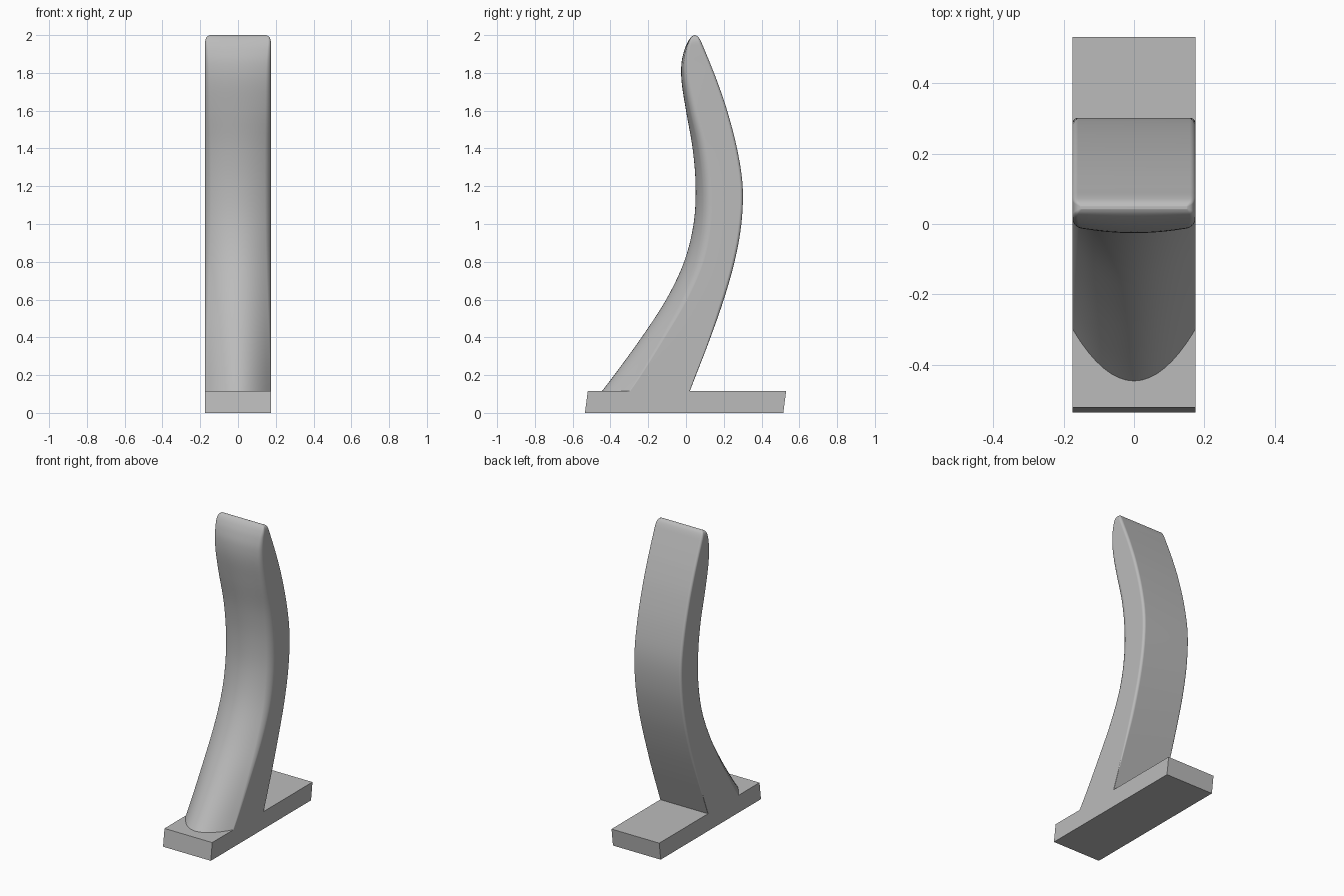
import bpy, bmesh, math

cube = bpy.data.objects.get("Cube")
if cube:
    bpy.data.objects.remove(cube)

HALF = 0.175

grey = bpy.data.materials.new("plain grey")
grey.use_nodes = True
GREY = (0.5, 0.5, 0.5, 1)
grey.diffuse_color = GREY
grey.node_tree.nodes["Principled BSDF"].inputs["Base Color"].default_value = GREY


def make_object(name, bm):
    bmesh.ops.recalc_face_normals(bm, faces=bm.faces)
    mesh = bpy.data.meshes.new(name)
    bm.to_mesh(mesh)
    bm.free()
    mesh.materials.append(grey)
    obj = bpy.data.objects.new(name, mesh)
    bpy.context.collection.objects.link(obj)
    return obj


def loft(bm, rings):
    rows = [[bm.verts.new(p) for p in ring] for ring in rings]
    n = len(rows[0])
    for a, b in zip(rows, rows[1:]):
        for i in range(n):
            j = (i + 1) % n
            bm.faces.new((a[i], a[j], b[j], b[i]))
    bm.faces.new(rows[0])
    bm.faces.new(rows[-1])


# Base plate with slanted ends
bm = bmesh.new()
side = [(-0.535, 0), (0.515, 0), (0.53, 0.115), (-0.52, 0.115)]
loft(bm, [[(x, y, z) for y, z in side] for x in (-HALF, HALF)])
make_object("base_plate", bm)

# Curved arm stations: height, front y, back y, front bulge, edge radius, half width
STATIONS = [
    (0.09, -0.465, 0.01, 0.15, 0.002, HALF),
    (0.2, -0.38, 0.053, 0.14, 0.004, HALF),
    (0.4, -0.235, 0.13, 0.115, 0.01, HALF),
    (0.6, -0.105, 0.2, 0.095, 0.018, HALF),
    (0.8, -0.01, 0.257, 0.08, 0.025, HALF),
    (1.0, 0.04, 0.293, 0.065, 0.03, HALF),
    (1.2, 0.051, 0.3, 0.055, 0.032, HALF),
    (1.4, 0.035, 0.27, 0.045, 0.032, HALF),
    (1.6, 0.0, 0.218, 0.03, 0.03, HALF),
    (1.75, -0.023, 0.167, 0.022, 0.028, HALF),
    (1.85, -0.024, 0.128, 0.016, 0.025, HALF),
    (1.92, -0.009, 0.099, 0.01, 0.02, HALF),
    (1.965, 0.01, 0.08, 0.005, 0.015, 0.174),
    (1.99, 0.028, 0.065, 0.001, 0.008, 0.166),
    (2.0, 0.043, 0.05, 0.0, 0.002, 0.15),
]


def smooth_stations(stations, steps):
    """Catmull-Rom interpolation through the stations."""
    last = len(stations) - 1
    for i in range(last):
        quad = [stations[min(max(i + k, 0), last)] for k in (-1, 0, 1, 2)]
        for s in range(steps):
            t = s / steps
            yield [b + t / 2 * (c - a + t * (2 * a - 5 * b + 4 * c - d
                                             + t * (3 * (b - c) + d - a)))
                   for a, b, c, d in zip(*quad)]
    yield stations[-1]


def section(z, front, back, bulge, radius, w):
    """Flat sides and back, bowed front, rounded corners."""
    flat = w - radius
    back_r = min(0.016, radius)
    half_front = [(flat * k / 8, 0) for k in range(1, 9)]
    half_front += [(flat + radius * math.sin(a), radius * (1 - math.cos(a)))
                   for a in (math.pi / 12 * k for k in range(1, 7))]
    right = [(x, front + bulge * (x / w) ** 2 + dy) for x, dy in half_front]
    for k in range(6):
        a = math.pi / 10 * k
        right.append((w - back_r * (1 - math.cos(a)),
                      back - back_r * (1 - math.sin(a))))
    ring = [(0, front)] + right + [(-x, y) for x, y in reversed(right)]
    return [(x, y, z) for x, y in ring]


bm = bmesh.new()
loft(bm, [section(*s) for s in smooth_stations(STATIONS, 5)])
arm = make_object("curved_arm", bm)

# Smooth shading with crisp lower edges
bpy.ops.object.select_all(action="DESELECT")
arm.select_set(True)
bpy.context.view_layer.objects.active = arm
bpy.ops.object.shade_smooth_by_angle(angle=math.radians(35))
arm.modifiers.new("even_normals", "WEIGHTED_NORMAL").keep_sharp = True
